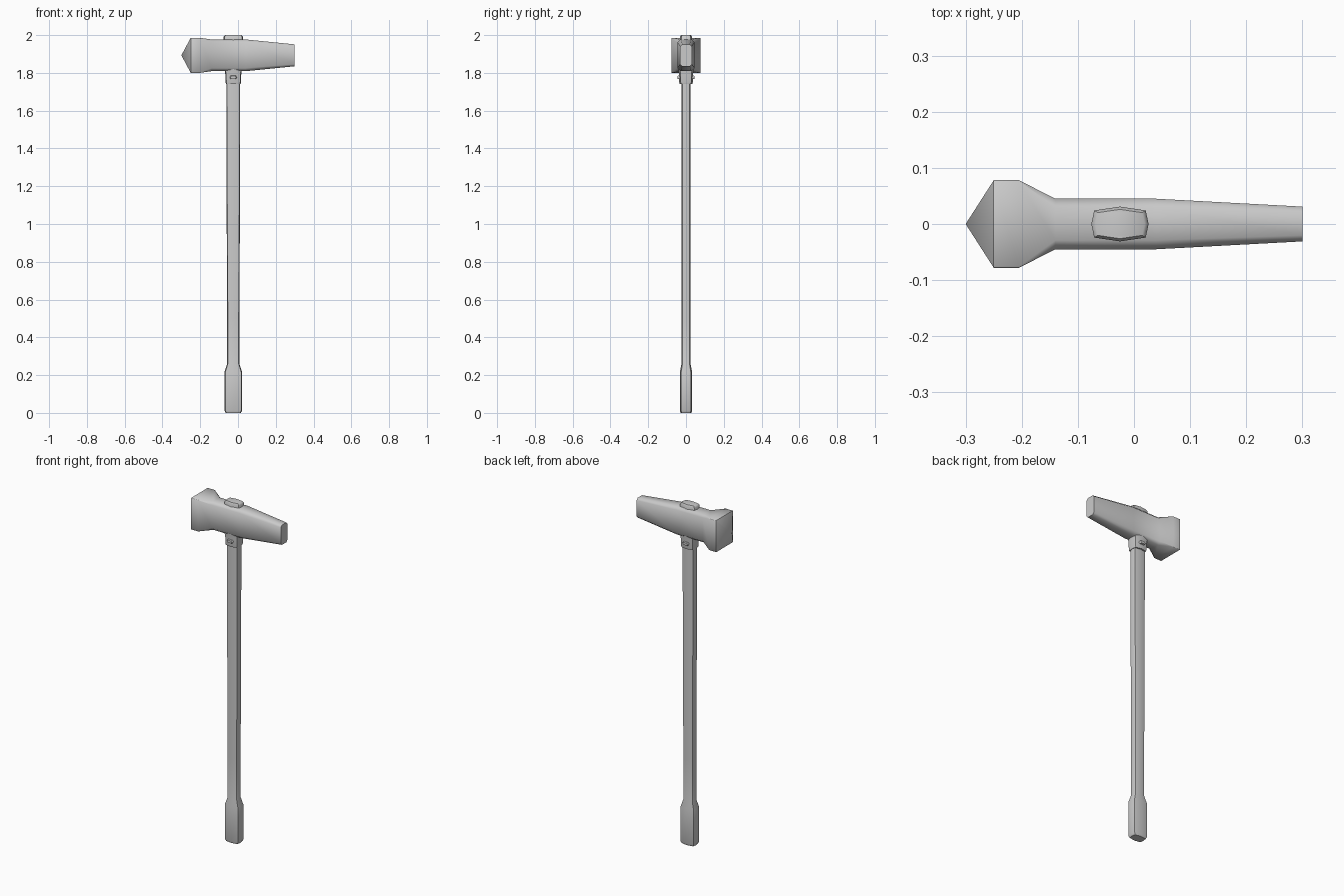
import bpy, math

if "Cube" in bpy.data.objects:
    bpy.data.objects.remove(bpy.data.objects["Cube"])

HX = -0.025   # handle axis in x
HZ = 1.893    # head axis in z


def build(name, rings, angle=50, tip=None):
    """Skin a list of equal-length point rings, closing both ends (first end to a tip if given)."""
    n = len(rings[0])
    verts = [p for r in rings for p in r]
    faces = []
    for k in range(len(rings) - 1):
        for i in range(n):
            j = (i + 1) % n
            faces.append((k * n + i, k * n + j, (k + 1) * n + j, (k + 1) * n + i))
    if tip:
        verts.append(tip)
        faces += [((i + 1) % n, i, len(verts) - 1) for i in range(n)]
    else:
        faces.append(tuple(reversed(range(n))))
    faces.append(tuple(range((len(rings) - 1) * n, len(rings) * n)))
    me = bpy.data.meshes.new(name)
    me.from_pydata(verts, [], faces)
    ob = bpy.data.objects.new(name, me)
    bpy.context.collection.objects.link(ob)
    bpy.ops.object.select_all(action='DESELECT')
    ob.select_set(True)
    bpy.context.view_layer.objects.active = ob
    bpy.ops.object.mode_set(mode='EDIT')
    bpy.ops.mesh.select_all(action='SELECT')
    bpy.ops.mesh.normals_make_consistent(inside=False)
    bpy.ops.object.mode_set(mode='OBJECT')
    bpy.ops.object.shade_smooth_by_angle(angle=math.radians(angle))
    return ob


def head_ring(x, hy, hz, c):
    """Chamfered rectangle across the head."""
    pts = [(hy, hz - c), (hy - c, hz), (c - hy, hz), (-hy, hz - c),
           (-hy, c - hz), (c - hy, -hz), (hy - c, -hz), (hy, c - hz)]
    return [(x, y, HZ + z) for y, z in pts]


def oval_ring(z, hx, hy):
    """Flattened eight-sided section across the handle."""
    pts = [(1, 0), (.9, .78), (0, 1), (-.9, .78), (-1, 0), (-.9, -.78), (0, -1), (.9, -.78)]
    return [(HX + hx * x, hy * y, z) for x, y in pts]


# Head: pointed square poll, neck, tapering body
build("hammer_head", [head_ring(*s) for s in (
    (-0.25, 0.078, 0.093, 0.002), (-0.205, 0.078, 0.093, 0.002),
    (-0.14, 0.045, 0.084, 0.016), (0.04, 0.045, 0.084, 0.016),
    (0.30, 0.031, 0.058, 0.011))], tip=(-0.30, 0, HZ))

# Handle with thick grip
build("handle", [oval_ring(*s) for s in (
    (0.0, 0.040, 0.028), (0.012, 0.047, 0.033), (0.215, 0.047, 0.033),
    (0.26, 0.032, 0.024), (0.5, 0.032, 0.024),
    (1.2, 0.036, 0.024), (1.85, 0.037, 0.025))])

# Collar under the head
build("collar", [oval_ring(*s) for s in (
    (1.742, 0.039, 0.034), (1.75, 0.041, 0.036), (1.79, 0.042, 0.037), (1.825, 0.047, 0.041))])

# Handle end showing above the head
build("handle_top", [oval_ring(*s) for s in (
    (1.95, 0.051, 0.031), (1.992, 0.051, 0.031), (2.0, 0.044, 0.026))])

# Pin heads on both sides of the collar
for side, label in ((-1, "front"), (1, "back")):
    rings = []
    for y, s in ((0.03, 1), (0.041, 1), (0.045, 0.8)):
        rings.append([(HX + 0.019 * s * a, side * y, 1.776 + 0.009 * s * b) for a, b in
                      ((1, 0), (.7, 1), (-.7, 1), (-1, 0), (-.7, -1), (.7, -1))])
    build("collar_pin_" + label, rings)
